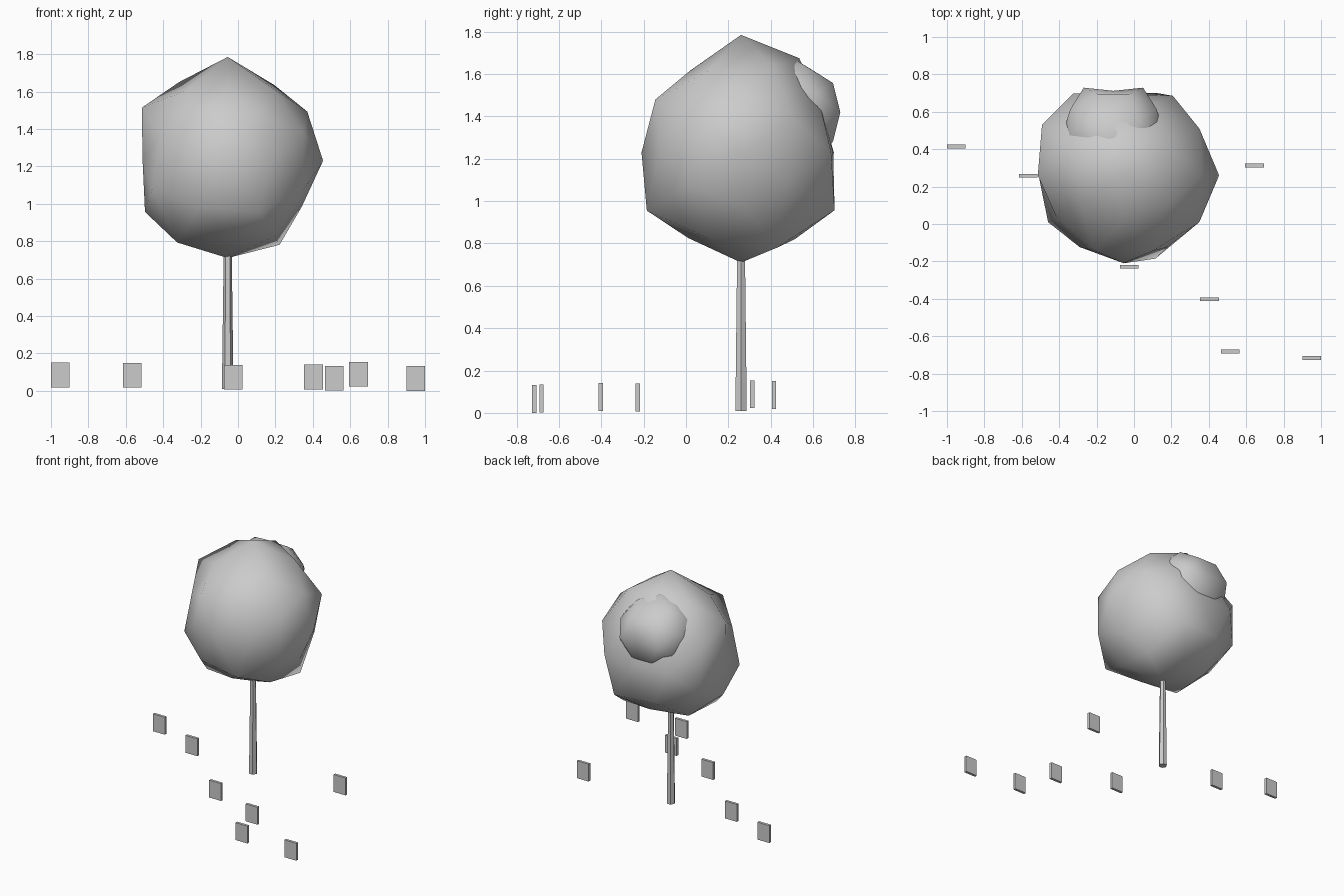
import bpy, bmesh, math
from mathutils import Matrix, Vector

if "Cube" in bpy.data.objects:
    bpy.data.objects.remove(bpy.data.objects["Cube"])


def add_object(name, bm, smooth=False):
    mesh = bpy.data.meshes.new(name)
    bm.to_mesh(mesh)
    bm.free()
    for p in mesh.polygons:
        p.use_smooth = smooth
    obj = bpy.data.objects.new(name, mesh)
    bpy.context.collection.objects.link(obj)
    return obj


def foliage(name, centre, radius, bumps):
    """Low-poly ball standing on an edge, with uneven radii.
    A bump is keyed by rounded vertex direction; a key with its smallest
    component set to 0 applies to both mirrored vertices."""
    bm = bmesh.new()
    turn = Matrix.Rotation(math.pi / 2, 4, 'Z') @ Matrix.Rotation(-0.5 * math.atan(2), 4, 'Y')
    bmesh.ops.create_icosphere(bm, subdivisions=2, radius=1, matrix=turn)
    for v in bm.verts:
        d = v.co.normalized()
        key = tuple(round(c, 1) for c in d)
        small = min(range(3), key=lambda i: abs(d[i]))
        pair = tuple(0.0 if i == small else key[i] for i in range(3))
        v.co = Vector(centre) + d * bumps.get(key, bumps.get(pair, radius))
    return add_object(name, bm, smooth=True)


# Main crown
foliage("crown", (-0.055, 0.26, 1.23), 0.5, {
    (0, 0, 1): 0.555, (0, 0, -1): 0.52, (1, 0, 0): 0.51,
    (-1, 0, 0): 0.455, (0, -1, 0): 0.47, (0, 1, 0): 0.435,
    (.5, -.9, 0): 0.45, (-.5, -.9, 0): 0.45, (-.5, .9, 0): 0.515,
    (-.9, 0, .5): 0.54, (-.9, 0, -.5): 0.52, (.9, 0, -.5): 0.466,
    (0, .5, .9): 0.523, (0, -.5, .9): 0.455, (0, -.5, -.9): 0.475, (0, .5, -.9): 0.482,
    (.8, .5, -.3): 0.445, (-.8, .5, 0): 0.54, (-.8, -.5, .3): 0.445,
    (.5, .3, -.8): 0.555, (-.5, .3, -.8): 0.525, (-.5, -.3, -.8): 0.54,
    (-.5, .3, .8): 0.52, (-.5, -.3, .8): 0.46, (.5, -.3, .8): 0.48,
    (.3, .8, -.5): 0.546, (-.3, .8, -.5): 0.52, (0, .8, .5): 0.46,
    (.3, -.8, -.5): 0.55,
})

# Small tuft on the back of the crown
foliage("back_tuft", (-0.11, 0.472, 1.42), 0.275, {
    (0, 1, 0): 0.24, (.5, .9, 0): 0.302, (-.5, .9, 0): 0.302, (0, .5, .9): 0.235,
    (.8, .5, 0): 0.285, (-.8, .5, 0): 0.285,
})

# Tapered six-sided trunk
bm = bmesh.new()
height = 0.85
bmesh.ops.create_cone(
    bm, cap_ends=True, segments=6, radius1=0.031, radius2=0.02, depth=height,
    matrix=Matrix.Translation((-0.055, 0.26, 0.01 + height / 2)) @ Matrix.Rotation(math.pi / 2, 4, 'Z'))
add_object("trunk", bm)

# Thin upright slabs scattered around the tree: x, y, bottom z
slabs = [(-0.95, 0.415, 0.019), (-0.566, 0.258, 0.018), (-0.026, -0.228, 0.007),
         (0.404, -0.403, 0.008), (0.514, -0.682, 0.001), (0.644, 0.313, 0.022),
         (0.95, -0.717, 0.0)]
for i, (x, y, z) in enumerate(slabs):
    bm = bmesh.new()
    bmesh.ops.create_cube(
        bm, size=1,
        matrix=Matrix.Translation((x, y, z + 0.066)) @ Matrix.Diagonal((0.1, 0.02, 0.132, 1)))
    add_object(f"slab_{i + 1}", bm)
